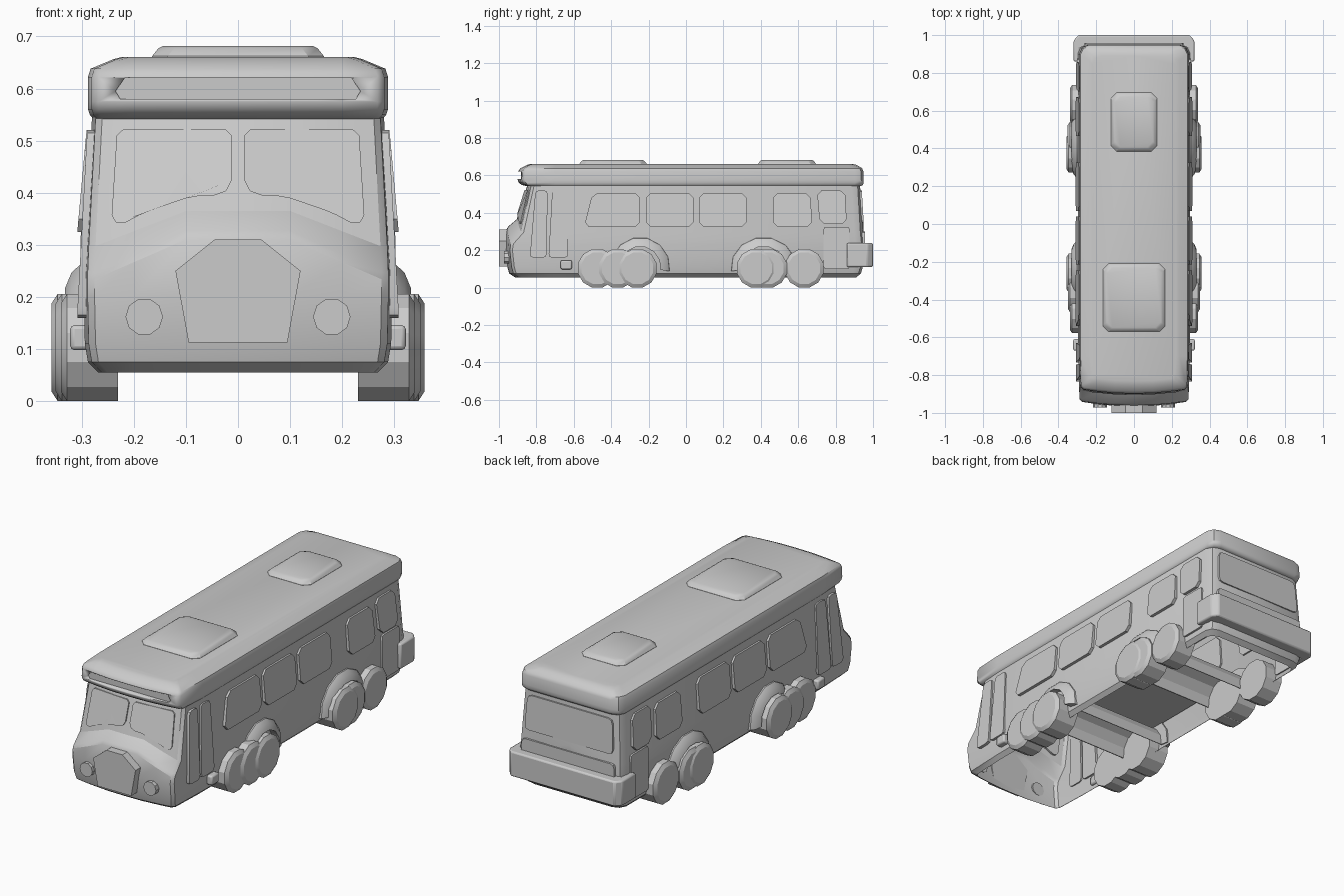
import bpy, bmesh, math
from mathutils import Vector

if "Cube" in bpy.data.objects:
    bpy.data.objects.remove(bpy.data.objects["Cube"])


def clamp(t):
    return max(0.0, min(1.0, t))


def loft(name, rings, mirror=False, bevel=0.0, angle=30, caps=True):
    """Surface through equal-length rings of 3D points, normally capped at both ends."""
    bm = bmesh.new()
    loops = [[bm.verts.new(p) for p in r] for r in rings]
    n = len(loops[0])
    for a, b in zip(loops, loops[1:]):
        for i in range(n):
            j = (i + 1) % n
            bm.faces.new((a[i], a[j], b[j], b[i]))
    if caps:
        bm.faces.new(loops[0])
        bm.faces.new(loops[-1])
    bmesh.ops.recalc_face_normals(bm, faces=bm.faces)
    me = bpy.data.meshes.new(name)
    bm.to_mesh(me)
    bm.free()
    ob = bpy.data.objects.new(name, me)
    bpy.context.collection.objects.link(ob)
    bpy.context.view_layer.objects.active = ob
    for o in bpy.context.selected_objects:
        o.select_set(False)
    ob.select_set(True)
    bpy.ops.object.shade_smooth_by_angle(angle=math.radians(angle))
    if bevel:
        m = ob.modifiers.new("bevel", 'BEVEL')
        m.width, m.segments, m.limit_method = bevel, 2, 'ANGLE'
    if mirror:
        ob.modifiers.new("mirror", 'MIRROR')
    return ob


def rounded(pts, r, seg=1):
    """2D polygon with its corners cut (seg=1) or rounded off."""
    out = []
    for i, p in enumerate(pts):
        p = Vector(p)
        a, b = Vector(pts[i - 1]) - p, Vector(pts[(i + 1) % len(pts)]) - p
        k = min(r, a.length * .45, b.length * .45)
        a, b = p + a.normalized() * k, p + b.normalized() * k
        for s in range(seg + 1):
            t = s / seg
            out.append(a * (1 - t) ** 2 + p * 2 * t * (1 - t) + b * t * t)
    return out


def panel(name, pts, place, r=.02, out=.008, mirror=True, seg=2):
    q = rounded(pts, r, seg)
    return loft(name, [[place(u, v, d) for u, v in q] for d in (-.01, out)], mirror)


def box(name, x, y, z, mirror=False, bevel=0.0):
    c = [(x[0], y[0]), (x[1], y[0]), (x[1], y[1]), (x[0], y[1])]
    return loft(name, [[(a, b, h) for a, b in c] for h in z], mirror, bevel)


def front_off(x):
    """How far the bowed front falls back away from the centre line."""
    x = abs(x)
    return .02 * x if x < .1 else .002 + (x - .1) * .1 if x < .2 else .012 + (x - .2) * .15


def outline(zc, zs, yf, w, yr):
    """Horizontal outline with a bowed front; height blends zc to zs at the sides."""
    half = [(x, yf + front_off(x)) for x in (.1, .2, w * .93)]
    half += [(w * .975, yf + .037), (w, max(-.7, yf + .06)), (w, yr - .045),
             (w - .015, yr - .013), (w - .05, yr)]
    pts = [(0, yf)] + half + [(0, yr)] + [(-x, y) for x, y in reversed(half)]
    return [(x, y, zc + (zs - zc) * clamp((abs(x) - .1) / .18)) for x, y in pts]


# Body: a thin open shell with hood crest and windscreen slope
loft("body", [outline(*a) for a in (
    (.055, .055, -.915, .268, .91), (.075, .075, -.945, .288, .935), (.11, .11, -.955, .294, .945),
    (.20, .20, -.965, .296, .95), (.31, .232, -.96, .296, .95),
    (.327, .245, -.95, .296, .95), (.365, .295, -.905, .294, .945),
    (.55, .55, -.848, .28, .93))], caps=False)

# Roof with visor
roof = loft("roof", [outline(a, a, *b) for a, b in (
    (.542, (-.852, .278, .935)), (.549, (-.878, .284, .945)), (.56, (-.893, .288, .95)),
    (.575, (-.90, .288, .95)), (.622, (-.897, .288, .948)), (.638, (-.886, .283, .942)),
    (.656, (-.85, .24, .912)), (.661, (-.83, .222, .89)))], angle=40)

# Recess for the destination sign
sign = [(-.235, .595), (-.226, .58), (.226, .58), (.235, .595), (.218, .62), (-.218, .62)]
cut = loft("sign_cutter", [[(x, y, z) for x, z in sign] for y in (-1, -.874)])
cut.hide_render = True
cut.hide_set(True)
m = roof.modifiers.new("sign_recess", 'BOOLEAN')
m.object, m.operation, m.solver = cut, 'DIFFERENCE', 'EXACT'

# Roof hatches
for name, cy, hx, hy in (("front_hatch", -.39, .165, .18), ("rear_hatch", .54, .123, .155)):
    rings = []
    for inset, z in ((0, .65), (0, .662), (.012, .677), (.022, .682)):
        a, b = hx - inset, hy - inset
        rings.append([(x, cy + y, z) for x, y in
                      rounded([(-a, -b), (a, -b), (a, b), (-a, b)], .03)])
    loft(name, rings)


# Side windows, doors and engine panel, following the leaning walls
def side(y, z, d):
    wall = .296 - max(0, z - .30) * .064
    if d > 0:
        d += .006 * clamp((.55 - z) / .22)
    return (wall + d, y, z)


for i, (b0, b1, t0, t1, zb, zt) in enumerate((
        (-.545, -.245, -.50, -.245, .325, .505), (-.215, .04, -.215, .04, .325, .505),
        (.07, .325, .07, .325, .325, .505), (.465, .675, .465, .665, .325, .505),
        (.715, .86, .70, .85, .34, .52))):
    panel(f"side_window_{i + 1}", [(b0, zb), (b1, zb), (t1, zt), (t0, zt)], side, .025, seg=1)
panel("front_door_leaf", [(-.835, .16), (-.745, .16), (-.74, .52), (-.805, .52)], side, .02, .006)
panel("rear_door_leaf", [(-.735, .16), (-.63, .16), (-.638, .52), (-.715, .52)], side, .02, .006)
panel("engine_panel", [(.735, .10), (.875, .10), (.875, .325), (.735, .325)], side, .015, .001)


# Windscreen panes
def front(x, z, d):
    z0 = .365 - .07 * clamp((x - .1) / .18)
    return (x, -.905 + front_off(x) + (z - z0) / (.55 - z0) * .057 - d, z)


panel("windscreen", [(.012, .522), (.012, .412), (.035, .395), (.09, .393), (.18, .362),
                     (.225, .338), (.243, .348), (.232, .522)], front, .012, .007, seg=1)

# Grille and headlights
grille = [(-.12, .25), (-.045, .31), (.045, .31), (.12, .25), (.095, .113), (-.095, .113)]
loft("grille", [[(x, y, z) for x, z in grille] for y in (-.955, -1.0)])
loft("headlight", [[(.18 + r * math.cos(k * math.tau / 10), y, .162 + r * math.sin(k * math.tau / 10))
                    for k in range(10)] for y, r in ((-.945, .036), (-.972, .036))], True)

# Rear window, rear panel and wrap-round bumper
back = lambda x, z, d: (x, .945 - max(0, z - .30) * .06 + d, z)
panel("rear_window", [(-.25, .345), (.25, .345), (.24, .52), (-.24, .52)], back, .025, .008, False)
panel("rear_panel", [(-.265, .20), (.265, .20), (.26, .30), (-.26, .30)], back, .02, .012, False)
u = [(.285, .93), (.285, .86), (.32, .86), (.32, .97), (.295, 1.0)]
u = u + [(-x, y) for x, y in reversed(u)]
loft("rear_bumper", [[(x, y, z) for x, y in u] for z in (.11, .238)], bevel=.008)

# Step lights behind the doors
box("side_step_light", (.28, .322), (-.67, -.61), (.098, .146), True, .008)

# Wheels: overlapping sets on each side
for i, (y, out) in enumerate(((-.475, .34), (-.365, .35), (-.26, .358),
                              (.375, .358), (.437, .352), (.632, .34))):
    R = .103 / math.cos(math.pi / 12)
    rings = []
    for x, r in ((.23, R), (out - .012, R), (out, R * .82)):
        rings.append([(x, y + r * math.sin((k + .5) * math.tau / 12),
                       .103 + r * math.cos((k + .5) * math.tau / 12)) for k in range(12)])
    loft(f"wheel_{i + 1}", rings, True, angle=25)

# Flared wheel arches, with faceted wells running across the underside
for name, cy, s in (("front", -.245, 1.0), ("rear", .415, 1.1)):
    angs = [math.radians(-8 + 196 * k / 7) for k in range(8)]
    arc = lambda r, x: [(x, cy + s * r * math.cos(a), .11 + r * math.sin(a)) for a in angs]
    section = [arc(.11, .285), arc(.16, .285), arc(.158, .302), arc(.14, .32), arc(.11, .332)]
    loft(f"{name}_arch", [[row[k] for row in section] for k in range(8)], True)
    well = [arc(.11, -.29), arc(.11, .29), arc(.114, .29), arc(.114, -.29)]
    loft(f"{name}_wheel_well", [[row[k] for row in well] for k in range(8)], angle=10)

# Floor between the wheel wells
box("floor", (-.29, .29), (-.2, .36), (.215, .222))
